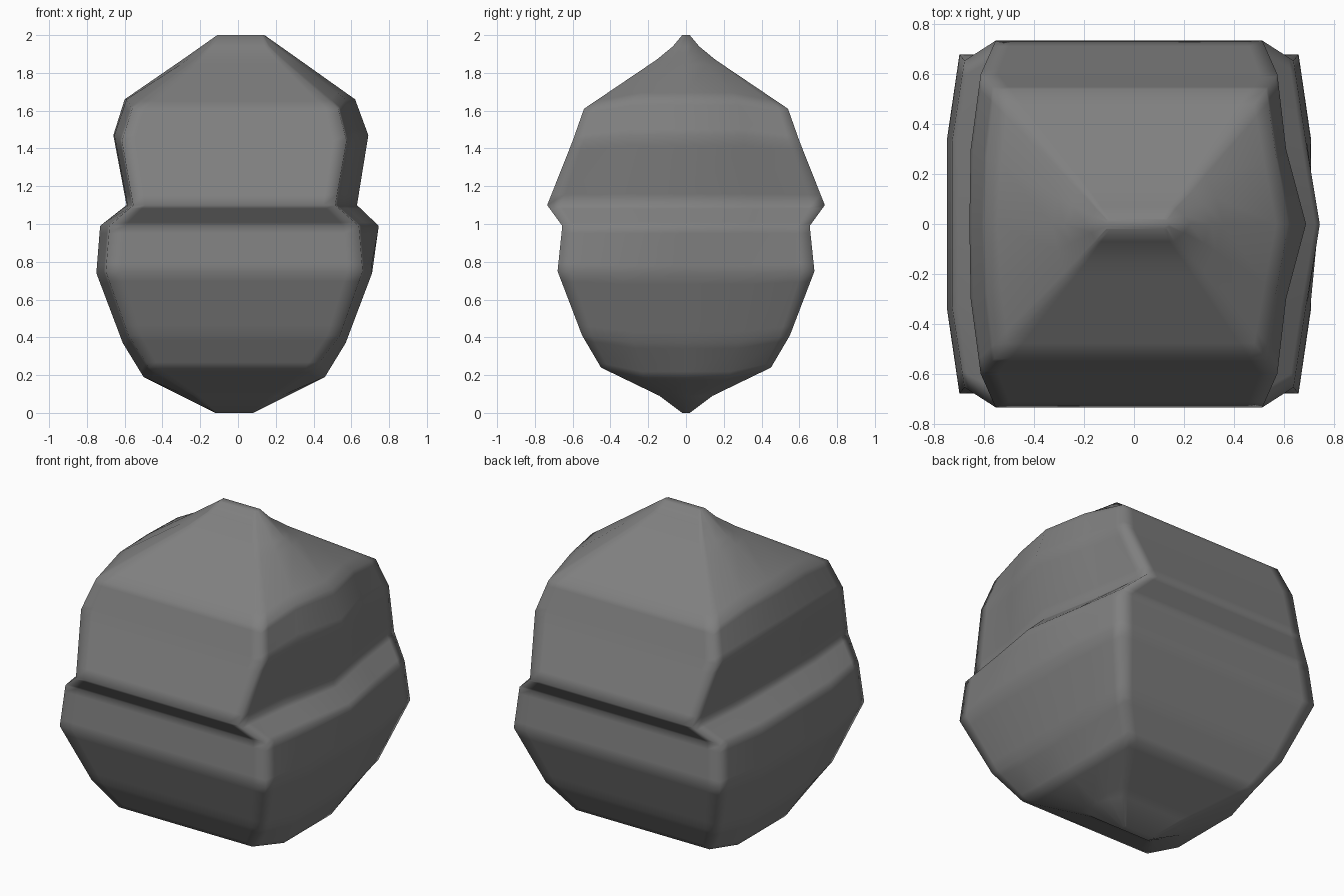
import bpy, bmesh

if "Cube" in bpy.data.objects:
    bpy.data.objects.remove(bpy.data.objects["Cube"])

# Ring profile: corner z, mid-side z, half depth, then left/right x at
# the corners, the quarter points and the middle of each side
PROFILE = [
    (0.00, 0.00, .02, -.12, .08, -.12, .08, -.12, .08),
    (0.09, 0.09, .14, -.23, .19, -.27, .23, -.30, .26),
    (0.24, 0.19, .45, -.47, .41, -.50, .46, -.50, .46),
    (0.41, 0.37, .55, -.58, .54, -.61, .57, -.61, .57),
    (0.75, 0.74, .68, -.70, .66, -.75, .71, -.75, .71),
    (0.99, 0.99, .655, -.68, .64, -.73, .69, -.73, .745),
    (1.10, 1.10, .735, -.555, .515, -.585, .56, -.59, .63),
    (1.44, 1.47, .60, -.615, .575, -.655, .61, -.66, .69),
    (1.61, 1.66, .54, -.56, .53, -.59, .57, -.60, .62),
    (1.87, 1.88, .155, -.22, .23, -.25, .28, -.28, .31),
    (1.94, 1.94, .07, -.15, .16, -.17, .20, -.195, .225),
    (2.00, 2.00, .02, -.11, .13, -.11, .14, -.11, .14),
]


def ring(zc, zm, d, l, r, l2, r2, l3, r3):
    h = d * 0.5
    return [(l, -d, zc), (r, -d, zc), (r2, -h, zm), (r3, 0, zm), (r2, h, zm),
            (r, d, zc), (l, d, zc), (l2, h, zm), (l3, 0, zm), (l2, -h, zm)]


def mix(a, b, t):
    return tuple(p + (q - p) * t for p, q in zip(a, b))


def support_rows(rows):
    """Add support rings beside each ring so smooth shading stays tight."""
    out = []
    for a, b in zip(rows, rows[1:]):
        out.append(a)
        if a[0] < 1.8 and a[0] > 0.05:
            out += [mix(a, b, 0.16), mix(a, b, 0.84)]
    return out + [rows[-1]]


def support_corners(pts):
    """Add support points beside the four corners only."""
    out = []
    for i, a in enumerate(pts):
        b = pts[(i + 1) % len(pts)]
        out.append(a)
        if i in (0, 1, 5, 6):
            out.append(mix(a, b, 0.06 if i in (0, 5) else 0.2))
        if i in (0, 4, 5, 9):
            out.append(mix(a, b, 0.94 if i in (0, 5) else 0.8))
    return out


# Lofted stone-like body with a stepped waist
bm = bmesh.new()
loops = [[bm.verts.new(p) for p in support_corners(ring(*row))]
         for row in support_rows(PROFILE)]
n = len(loops[0])
for lo, up in zip(loops, loops[1:]):
    for i in range(n):
        j = (i + 1) % n
        bm.faces.new((lo[i], lo[j], up[j], up[i]))
bm.faces.new(loops[0][::-1])
bm.faces.new(loops[-1])
bmesh.ops.recalc_face_normals(bm, faces=bm.faces[:])
for f in bm.faces:
    f.smooth = True

mesh = bpy.data.meshes.new("body")
bm.to_mesh(mesh)
bm.free()
body = bpy.data.objects.new("body", mesh)
bpy.context.collection.objects.link(body)

# Dark grey stone colour
stone = bpy.data.materials.new("dark_stone")
stone.diffuse_color = (0.215, 0.215, 0.215, 1)
stone.use_nodes = True
stone.node_tree.nodes["Principled BSDF"].inputs["Base Color"].default_value = stone.diffuse_color
mesh.materials.append(stone)
